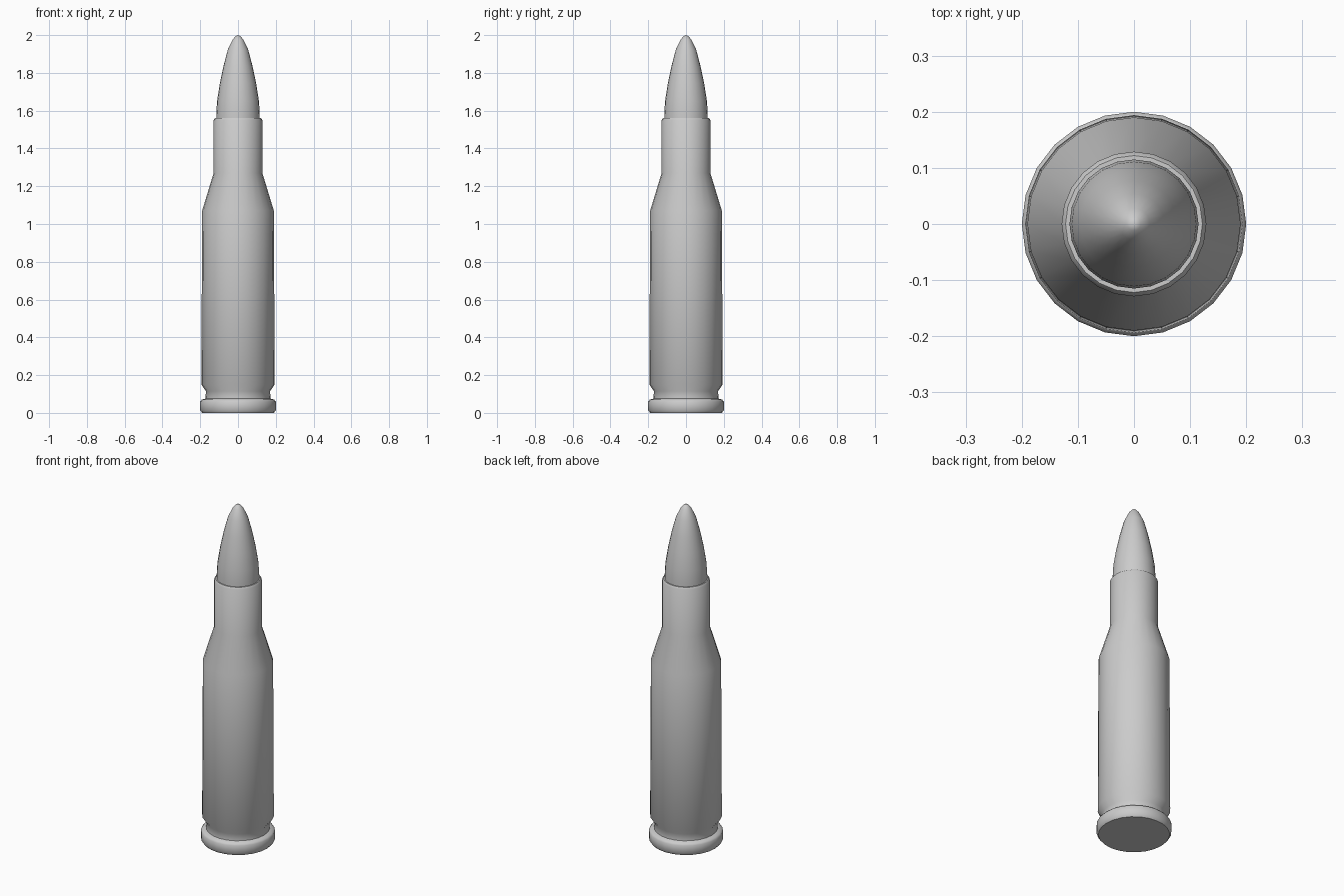
import bpy, bmesh, math

if "Cube" in bpy.data.objects:
    bpy.data.objects.remove(bpy.data.objects["Cube"])

SIDES = 24


def lathe(name, profile):
    """Spin (radius, z) points round the z axis; radius 0 becomes a single point."""
    bm = bmesh.new()
    rings = []
    for r, z in profile:
        if r == 0:
            rings.append([bm.verts.new((0, 0, z))] * SIDES)
        else:
            rings.append([bm.verts.new((r * math.cos(2 * math.pi * i / SIDES),
                                        r * math.sin(2 * math.pi * i / SIDES), z))
                          for i in range(SIDES)])
    for a, b in zip(rings, rings[1:]):
        for i in range(SIDES):
            j = (i + 1) % SIDES
            bm.faces.new(list(dict.fromkeys((a[i], a[j], b[j], b[i]))))
    bm.faces.new(rings[0][::-1])
    if profile[-1][0] > 0:
        bm.faces.new(rings[-1])
    bmesh.ops.recalc_face_normals(bm, faces=bm.faces)
    mesh = bpy.data.meshes.new(name)
    bm.to_mesh(mesh)
    bm.free()
    ob = bpy.data.objects.new(name, mesh)
    bpy.context.collection.objects.link(ob)
    bpy.ops.object.select_all(action='DESELECT')
    ob.select_set(True)
    bpy.context.view_layer.objects.active = ob
    bpy.ops.object.shade_smooth_by_angle(angle=math.radians(50))
    return ob


# Case: rim, groove, tapered body, shoulder and neck
lathe("case", [(0.19, 0), (0.2, 0.014), (0.2, 0.06), (0.192, 0.07), (0.172, 0.076),
               (0.17, 0.115), (0.194, 0.15), (0.19, 1.07),
               (0.129, 1.27), (0.129, 1.55), (0.122, 1.56)])

# Pointed tip seated in the neck
lathe("tip", [(0.115, 1.5), (0.115, 1.58), (0.111, 1.65), (0.096, 1.745),
              (0.077, 1.835), (0.054, 1.923), (0.028, 1.977), (0.012, 1.995), (0, 2.0)])
